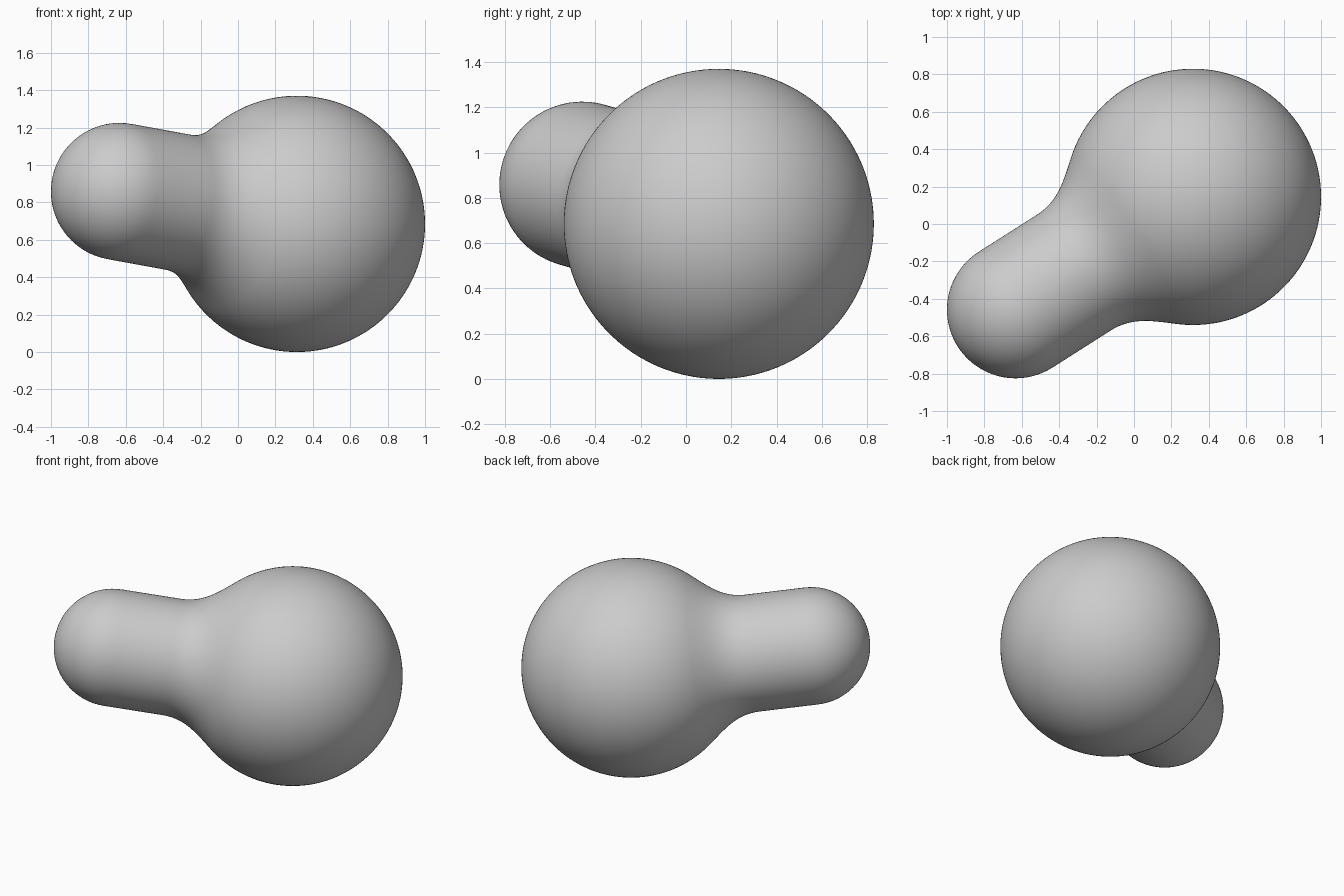
import bpy, bmesh, math
from mathutils import Vector

if "Cube" in bpy.data.objects:
    bpy.data.objects.remove(bpy.data.objects["Cube"])

BALL, BALL_R = Vector((0.315, 0.145, 0.685)), 0.685
TIP, ARM_R = Vector((-0.633, -0.458, 0.858)), 0.367
BLEND = 0.165
axis = TIP - BALL
LENGTH = axis.length


def field(r, a):
    # ball and round-ended arm, smoothly merged
    ball = math.hypot(r, a) - BALL_R
    arm = math.hypot(r, a - min(max(a, 0), LENGTH)) - ARM_R
    h = max(BLEND - abs(ball - arm), 0)
    return min(ball, arm) - h * h / (4 * BLEND)


def reach(angle):
    # distance from ball centre to the surface along a ray
    lo, hi = 0.3, 2.0
    for _ in range(40):
        mid = (lo + hi) / 2
        if field(mid * math.sin(angle), mid * math.cos(angle)) < 0:
            lo = mid
        else:
            hi = mid
    return lo


# half outline, revolved around the arm's axis
STEPS, SIDES = 300, 128
bm = bmesh.new()
verts = []
for i in range(STEPS + 1):
    t = math.pi * i / STEPS
    d = reach(t)
    verts.append(bm.verts.new((d * math.sin(t), 0, d * math.cos(t))))
edges = [bm.edges.new(p) for p in zip(verts, verts[1:])]
bmesh.ops.spin(bm, geom=verts + edges, cent=(0, 0, 0), axis=(0, 0, 1),
               angle=2 * math.pi, steps=SIDES)
bmesh.ops.remove_doubles(bm, verts=bm.verts, dist=1e-4)
bmesh.ops.recalc_face_normals(bm, faces=bm.faces)
for f in bm.faces:
    f.smooth = True

mesh = bpy.data.meshes.new("blended_body")
bm.to_mesh(mesh)
bm.free()
body = bpy.data.objects.new("blended_body", mesh)
body.rotation_euler = axis.to_track_quat('Z', 'Y').to_euler()
body.location = BALL
bpy.context.collection.objects.link(body)
